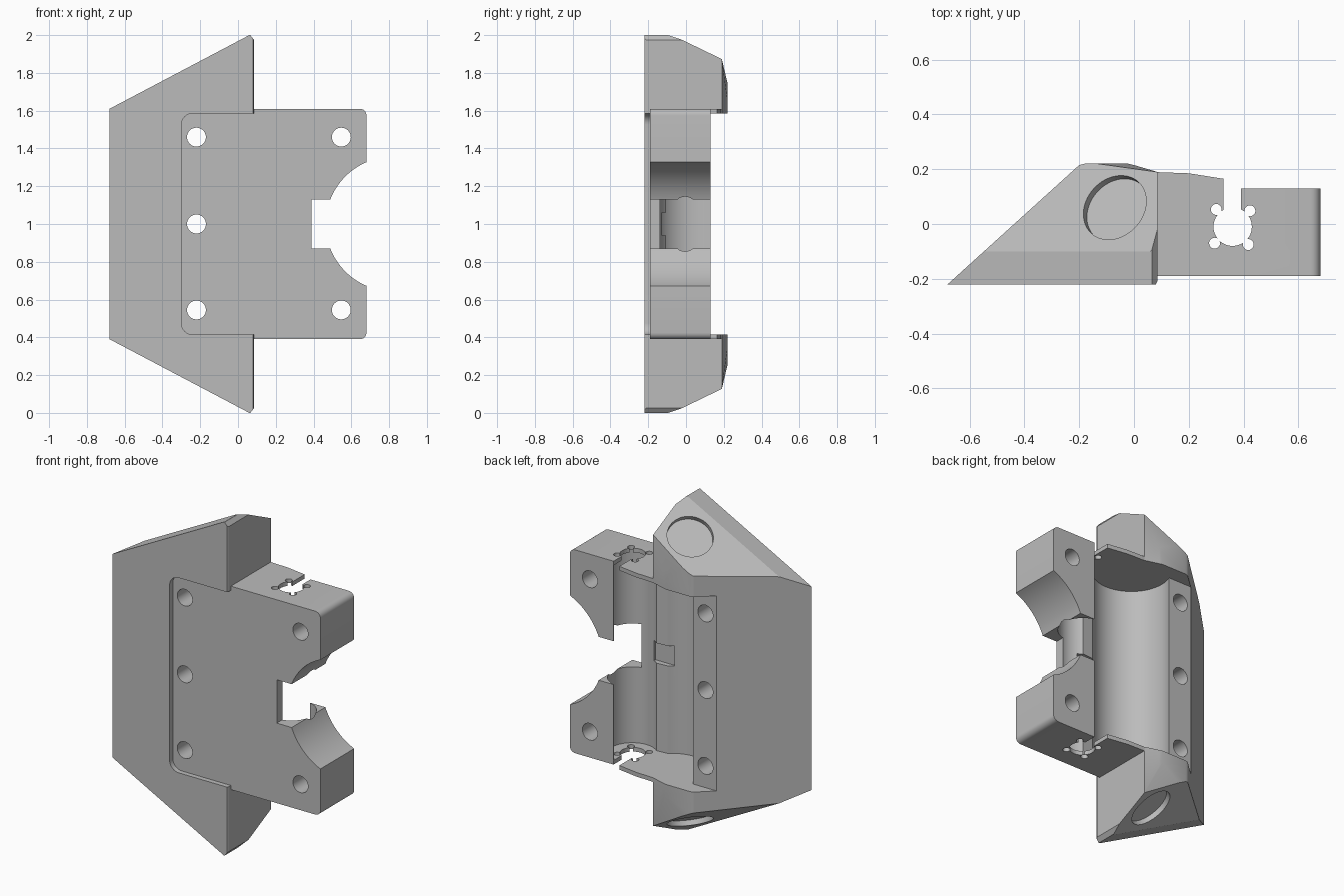
import bpy, bmesh
from math import cos, sin, radians, pi
from mathutils import Vector

cube = bpy.data.objects.get("Cube")
if cube:
    bpy.data.objects.remove(cube, do_unlink=True)

grey = bpy.data.materials.new("mid_grey")
grey.use_nodes = True
COL = (0.5, 0.5, 0.5, 1)
grey.diffuse_color = COL
grey.node_tree.nodes["Principled BSDF"].inputs["Base Color"].default_value = COL


def finish(name, bm):
    bmesh.ops.recalc_face_normals(bm, faces=bm.faces)
    me = bpy.data.meshes.new(name)
    bm.to_mesh(me)
    bm.free()
    ob = bpy.data.objects.new(name, me)
    bpy.context.collection.objects.link(ob)
    me.materials.append(grey)
    return ob


def prism(points, lo, hi, axis="z"):
    """Extrude a profile (xy along z, or xz along y)."""
    bm = bmesh.new()
    place = (lambda a, b, h: (a, b, h)) if axis == "z" else (lambda a, b, h: (a, h, b))
    face = bm.faces.new([bm.verts.new(place(a, b, lo)) for a, b in points])
    ext = bmesh.ops.extrude_face_region(bm, geom=[face])
    verts = [v for v in ext["geom"] if isinstance(v, bmesh.types.BMVert)]
    bmesh.ops.translate(bm, verts=verts, vec=place(0, 0, hi - lo))
    return bm


def arc(cx, cy, r, start, end, n=32):
    return [(cx + r * cos(radians(start + (end - start) * i / n)),
             cy + r * sin(radians(start + (end - start) * i / n))) for i in range(n + 1)]


def circle(cx, cy, r, n=48):
    return arc(cx, cy, r, 0, 360 * (n - 1) / n, n - 1)


def rect(x0, x1, y0, y1):
    return [(x0, y0), (x1, y0), (x1, y1), (x0, y1)]


def combine(ob, bm, operation="DIFFERENCE"):
    """Apply a boolean and discard the helper."""
    tool = finish("helper", bm)
    tool.hide_render = True
    mod = ob.modifiers.new("bool", "BOOLEAN")
    mod.operation, mod.object, mod.solver = operation, tool, "EXACT"
    dg = bpy.context.evaluated_depsgraph_get()
    me = bpy.data.meshes.new_from_object(ob.evaluated_get(dg))
    ob.modifiers.clear()
    ob.data = me
    bpy.data.objects.remove(tool, do_unlink=True)


# Angled side guard: footprint prism trimmed by the sloping end planes
bm = prism([(-.68, -.22), (.08, -.22), (.085, -.21), (.085, .19), (0, .215),
            (-.02, .22), (-.18, .22), (-.2, .215)], -.1, 2.1)
SLOPE, FALL = .527, .483
for s in (1, -1):
    for point, normal in [((-.68, 0, 1.61), (-SLOPE, 0, 1)),
                          ((.085, -.1, 2.013), (-SLOPE, FALL, 1)),
                          ((.085, 0, 1.975), (1, 0, .8)),
                          ((.085, .19, 1.87), (.08, 1, .1)),
                          ((0, 0, 2), (0, 0, 1))]:
        co = Vector((point[0], point[1], 1 + s * (point[2] - 1)))
        no = Vector((normal[0], normal[1], s * normal[2])).normalized()
        bmesh.ops.bisect_plane(bm, geom=bm.verts[:] + bm.edges[:] + bm.faces[:],
                               plane_co=co, plane_no=no, clear_outer=True)
        bmesh.ops.holes_fill(bm, edges=[e for e in bm.edges if e.is_boundary])
body = finish("carriage_housing", bm)

# Shallow rounded recess in the front of the guard
combine(body, prism([(.3, .415), (.3, 1.585)] + arc(-.24, 1.525, .06, 90, 180, 8)
                    + arc(-.24, .475, .06, 180, 270, 8), -.4, -.19, "y"))

# Main block with the slotted end tabs, rounded at its outer corners
bm = prism([(-.1, -.1895), (.68, -.1895), (.68, .13), (.39, .13), (.39, 0),
            (.327, 0), (.327, .165), (.2, .185), (.06, .19), (-.1, .15)], .39, 1.61)
edges = [e for e in bm.edges if all(v.co.x > .67 for v in e.verts)
         and abs(e.verts[0].co.y - e.verts[1].co.y) > .1]
bmesh.ops.bevel(bm, geom=edges, offset=.035, segments=6, profile=.5, affect="EDGES")
combine(body, bm, "UNION")

# Inner cavity: stepped rear ledge, wide trough, ridge and narrow round bore
cavity = ([(-.5, .4), (-.5, .13)] + arc(.06, .05, .215, 158, 311)
          + arc(.36, -.005, .135, 229, 437) + [(.39, .4)])
combine(body, prism(cavity, .415, 1.585))
combine(body, prism(rect(.17, .3, -.14, .02), .94, 1.06))

# Open notch and large concave cut on the outer side
combine(body, prism(rect(.3901, .9, .87, 1.13), -.4, .4, "y"))
combine(body, prism(circle(.82, 1, .356, 96), -.4, .4, "y"))

# Shaft hole with four small screw holes through both ends
combine(body, prism(circle(.36, -.01, .07), -.1, 2.1))
for x, y in [(.3, .053), (.423, .048), (.294, -.07), (.417, -.075)]:
    combine(body, prism(circle(x, y, .02, 20), -.1, 2.1))

# Mounting holes front to back
for x, z in [(-.22, .545), (-.22, 1), (-.22, 1.46), (.547, .545), (.547, 1.46)]:
    combine(body, prism(circle(x, z, .05, 32), -.4, .4, "y"))

# Round shallow pockets in the sloping ends
for s in (1, -1):
    no = Vector((-SLOPE, FALL, s)).normalized()
    bm = prism(circle(0, 0, .127, 64), -.03, .15)
    bmesh.ops.transform(bm, matrix=no.to_track_quat("Z", "Y").to_matrix().to_4x4(), verts=bm.verts)
    bmesh.ops.translate(bm, verts=bm.verts, vec=(-.07, .06, 1 + s * .854))
    combine(body, bm)

# Smooth curved walls, keep edges crisp
bpy.ops.object.select_all(action="DESELECT")
body.select_set(True)
bpy.context.view_layer.objects.active = body
bpy.ops.object.shade_smooth_by_angle(angle=pi / 9)
